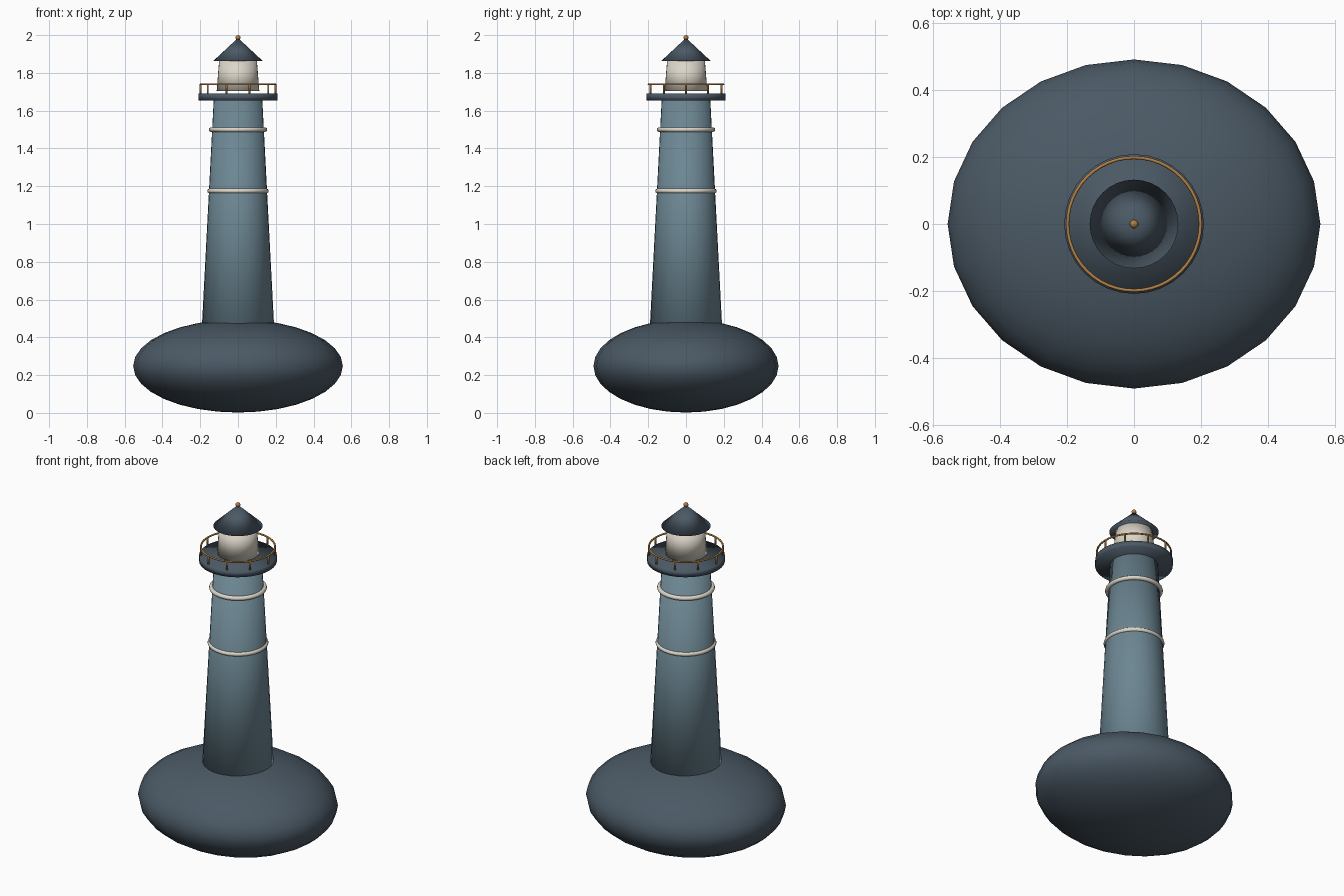
import bpy
import math

cube = bpy.data.objects.get("Cube")
if cube:
    bpy.data.objects.remove(cube, do_unlink=True)


def material(name, colour):
    m = bpy.data.materials.new(name)
    m.use_nodes = True
    m.diffuse_color = (*colour, 1)
    m.node_tree.nodes["Principled BSDF"].inputs["Base Color"].default_value = (*colour, 1)
    return m


slate = material("dark slate", (0.07, 0.10, 0.13))
blue = material("grey blue", (0.15, 0.24, 0.29))
cream = material("cream", (0.72, 0.67, 0.58))
gold = material("bronze gold", (0.45, 0.22, 0.06))


def finish(name, mat):
    ob = bpy.context.object
    ob.name = name
    ob.data.materials.append(mat)
    bpy.ops.object.shade_smooth()
    return ob


def tapered(name, mat, z0, z1, r0, r1, x=0, y=0, sides=32):
    bpy.ops.mesh.primitive_cone_add(vertices=sides, radius1=r0, radius2=r1,
                                    depth=z1 - z0, location=(x, y, (z0 + z1) / 2))
    return finish(name, mat)


def ring(name, mat, z, radius, tube):
    bpy.ops.mesh.primitive_torus_add(major_radius=radius, minor_radius=tube,
                                     major_segments=48, minor_segments=10, location=(0, 0, z))
    return finish(name, mat)


def ball(name, mat, z, size, segments, rings):
    bpy.ops.mesh.primitive_uv_sphere_add(segments=segments, ring_count=rings,
                                         radius=1, location=(0, 0, z))
    bpy.context.object.scale = size
    return finish(name, mat)


# Rock and tower
ball("rock_base", slate, 0.248, (0.555, 0.49, 0.246), 24, 16)
tapered("tower", blue, 0.25, 1.67, 0.202, 0.128)

# Painted bands around the tower
for i, (z, radius) in enumerate([(0.815, 0.158), (1.175, 0.15), (1.5, 0.142)]):
    ring(f"tower_band_{i + 1}", cream, z, radius, 0.0125)

# Gallery with railing
tapered("gallery_deck", slate, 1.655, 1.69, 0.208, 0.208)
ring("gallery_rail", gold, 1.74, 0.198, 0.005)
POSTS = 10
for i in range(POSTS):
    a = math.tau * i / POSTS
    tapered(f"rail_post_{i + 1}", gold, 1.685, 1.74, 0.005, 0.005,
            0.198 * math.cos(a), 0.198 * math.sin(a), 8)

# Lantern room, roof and finial
tapered("lantern", cream, 1.704, 1.866, 0.113, 0.1)
tapered("roof", slate, 1.862, 1.985, 0.132, 0.0)
ball("finial", gold, 1.987, (0.013, 0.013, 0.013), 12, 8)
